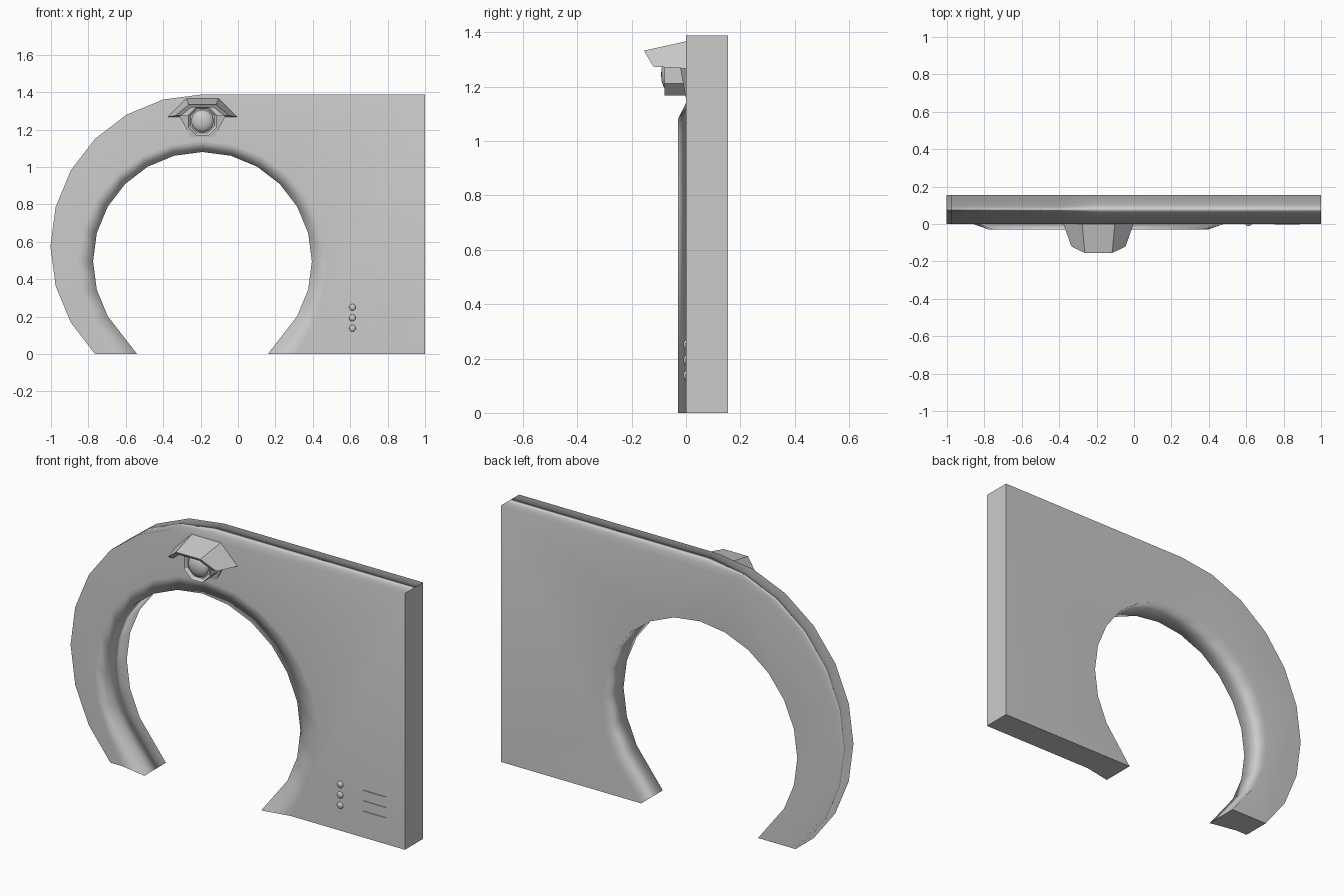
import bpy, bmesh
from math import sin, cos, radians, pi
from mathutils import Matrix, Vector

cube = bpy.data.objects.get("Cube")
if cube:
    bpy.data.objects.remove(cube, do_unlink=True)

grey = bpy.data.materials.new("plain grey")
grey.use_nodes = True
COLOUR = (0.6, 0.6, 0.6, 1)
grey.diffuse_color = COLOUR
grey.node_tree.nodes["Principled BSDF"].inputs["Base Color"].default_value = COLOUR

CX = -0.19      # centre line of the arch
BACK = 0.155    # back of the slab
LIP = -0.03     # front of the raised rim


def finish(name, bm):
    bmesh.ops.recalc_face_normals(bm, faces=bm.faces)
    mesh = bpy.data.meshes.new(name)
    bm.to_mesh(mesh)
    bm.free()
    mesh.materials.append(grey)
    obj = bpy.data.objects.new(name, mesh)
    bpy.context.collection.objects.link(obj)
    return obj


def ring(bm, points, y):
    return [bm.verts.new((x, y, z)) for x, z in points]


def strip(bm, a, b):
    for i in range(len(a) - 1):
        bm.faces.new((a[i], a[i + 1], b[i + 1], b[i]))


def polar(cz, r, degrees):
    a = radians(degrees)
    return CX + r * cos(a), cz + r * sin(a)


def mirrored(half):
    """Complete a left-to-centre profile across the arch centre line."""
    return [(CX + x, z) for x, z in half] + [(CX - x, z) for x, z in reversed(half)]


# Slab with arched opening and raised rim
angles = range(-30, 211, 15)
opening = [(0.16, 0)] + [polar(0.495, 0.585, a) for a in angles] + [(-0.54, 0)]
rim = [(0.315, 0)]
rim += [polar(0.495, 0.645 + 0.025 * (1 - sin(radians(a))), a) for a in angles]
rim += [(-0.695, 0)]
outer = [polar(0.575, 0.813, a) for a in range(225, 89, -15)]
outer[0] = (outer[0][0], 0)
outer += [(1, outer[-1][1]), (1, 0)]

bm = bmesh.new()
inner_front, inner_back = ring(bm, opening, LIP), ring(bm, opening, BACK)
rim_front = ring(bm, rim, 0)
outer_front, outer_back = ring(bm, outer, 0), ring(bm, outer, BACK)
bm.faces.new(rim_front + outer_front)
bm.faces.new(inner_back + outer_back)
strip(bm, outer_front, outer_back)
strip(bm, inner_front, inner_back)
strip(bm, rim_front, inner_front)
for i, o in ((0, -1), (-1, 0)):
    bm.faces.new((rim_front[i], inner_front[i], inner_back[i], outer_back[o], outer_front[o]))
bm.normal_update()
for f in bm.faces:
    f.smooth = True
    # Crisp feet and flat end, soft normals elsewhere
    if abs(f.normal.z) > 0.99 and f.calc_center_median().z < 0.01 or abs(f.normal.x) > 0.99 and f.calc_center_median().x > 0.9:
        for e in f.edges:
            e.smooth = False
slab = finish("arch_slab", bm)
soft = slab.modifiers.new("flat_face_normals", "WEIGHTED_NORMAL")
soft.keep_sharp = True
soft.weight = 50

# Lamp hood: a folded shell tapering forward
bm = bmesh.new()
hood_back = ring(bm, mirrored([(-0.187, 1.267), (-0.087, 1.367)]), 0)
hood_front = ring(bm, mirrored([(-0.145, 1.274), (-0.073, 1.333)]), -0.155)
under_back = ring(bm, mirrored([(-0.125, 1.267), (-0.06, 1.32)]), 0)
under_front = ring(bm, mirrored([(-0.115, 1.274), (-0.06, 1.318)]), -0.145)
for v in (hood_front[0], hood_front[-1], under_front[0], under_front[-1]):
    v.co.y = -0.12
strip(bm, hood_back, hood_front)
strip(bm, hood_front, under_front)
strip(bm, under_front, under_back)
strip(bm, under_back, hood_back)
for i in (0, -1):
    bm.faces.new((hood_back[i], hood_front[i], under_front[i], under_back[i]))
finish("lamp_hood", bm)

# Wedge bracket behind the lamp
bm = bmesh.new()
shape = mirrored([(-0.125, 1.275), (-0.062, 1.16)])
plate_back = ring(bm, shape, 0.005)
plate_front = ring(bm, shape, -0.022)
for v in plate_front[1:3]:
    v.co.y = -0.001
strip(bm, plate_back + plate_back[:1], plate_front + plate_front[:1])
bm.faces.new(plate_back)
bm.faces.new(plate_front)
finish("lamp_bracket", bm)

# Octagonal lamp barrel with a recessed front
bm = bmesh.new()
turn = Matrix.Translation((CX, -0.04, 1.245)) @ Matrix.Rotation(pi / 2, 4, "X") @ Matrix.Rotation(pi / 8, 4, "Z")
bmesh.ops.create_cone(bm, cap_ends=True, segments=8, radius1=0.084, radius2=0.084, depth=0.08, matrix=turn)
front = min(bm.faces, key=lambda f: f.calc_center_median().y)
bmesh.ops.inset_region(bm, faces=[front], thickness=0.014)
bmesh.ops.translate(bm, verts=front.verts, vec=Vector((0, 0.015, 0)))
finish("lamp_barrel", bm)


def dome(name, centre, size, segments):
    bm = bmesh.new()
    place = Matrix.Translation(centre) @ Matrix.Diagonal((*size, 1)) @ Matrix.Rotation(pi / 2, 4, "X")
    bmesh.ops.create_uvsphere(bm, u_segments=segments, v_segments=8, radius=1, matrix=place)
    for f in bm.faces:
        f.smooth = True
    finish(name, bm)


dome("lamp_lens", (CX, -0.062, 1.245), (0.062, 0.03, 0.062), 12)

# Control knobs and slots
for n, z in enumerate((0.137, 0.193, 0.25), 1):
    dome(f"control_knob_{n}", (0.612, 0, z), (0.018, 0.01, 0.018), 12)
    bm = bmesh.new()
    place = Matrix.Translation((0.82, 0, z)) @ Matrix.Diagonal((0.136, 0.008, 0.014, 1))
    bmesh.ops.create_cube(bm, size=1, matrix=place)
    finish(f"control_slot_{n}", bm)
